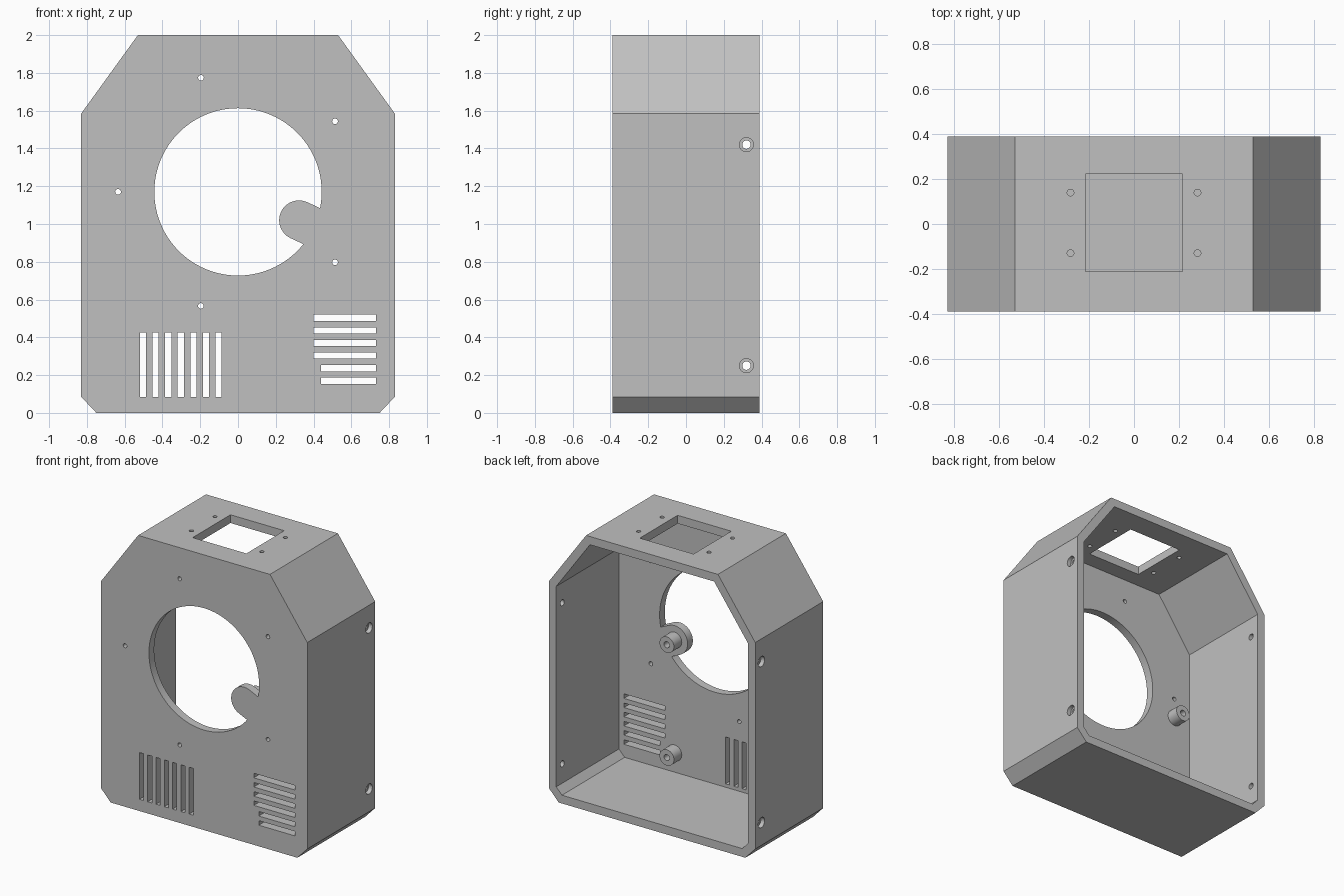
import bpy, bmesh, math
from mathutils import Vector

if "Cube" in bpy.data.objects:
    bpy.data.objects.remove(bpy.data.objects["Cube"])

WALL = 0.06
FRONT, BACK = -0.39, 0.39
INNER = FRONT + WALL

gray = bpy.data.materials.new("plain gray")
gray.use_nodes = True
gray.diffuse_color = (0.53, 0.53, 0.53, 1)
gray.node_tree.nodes["Principled BSDF"].inputs["Base Color"].default_value = gray.diffuse_color

# How (u, v, depth) maps to x, y, z for each extrusion axis
AXES = {
    "x": lambda u, v, d: (d, u, v),
    "y": lambda u, v, d: (u, d, v),
    "z": lambda u, v, d: (u, v, d),
}


def circle(u, v, r, sides=32):
    return [(u + r * math.cos(math.tau * i / sides), v + r * math.sin(math.tau * i / sides))
            for i in range(sides)]


def rect(u0, u1, v0, v1):
    return [(u0, v0), (u1, v0), (u1, v1), (u0, v1)]


def inset(profile, t):
    """Shrink a counter-clockwise profile by an even thickness."""
    pts = [Vector(p) for p in profile]
    result = []
    for i, p in enumerate(pts):
        a = (p - pts[i - 1]).normalized()
        b = (pts[(i + 1) % len(pts)] - p).normalized()
        n1, n2 = Vector((-a.y, a.x)), Vector((-b.y, b.x))
        result.append(tuple(p + (n1 + n2) * t / (1 + n1.dot(n2))))
    return result


def prisms(name, parts):
    """One object made of extruded profiles: (profile, axis, start, end)."""
    bm = bmesh.new()
    for profile, axis, start, end in parts:
        place = AXES[axis]
        low = [bm.verts.new(place(u, v, start)) for u, v in profile]
        high = [bm.verts.new(place(u, v, end)) for u, v in profile]
        bm.faces.new(low)
        bm.faces.new(high[::-1])
        for i in range(len(low)):
            bm.faces.new((low[i - 1], low[i], high[i], high[i - 1]))
    bmesh.ops.recalc_face_normals(bm, faces=bm.faces)
    mesh = bpy.data.meshes.new(name)
    bm.to_mesh(mesh)
    bm.free()
    mesh.materials.append(gray)
    obj = bpy.data.objects.new(name, mesh)
    bpy.context.collection.objects.link(obj)
    return obj


def cut(obj, cutter):
    """Subtract the cutter, bake the result and discard the cutter."""
    mod = obj.modifiers.new("cut", "BOOLEAN")
    mod.operation, mod.solver, mod.object = "DIFFERENCE", "EXACT", cutter
    bpy.context.view_layer.update()
    baked = bpy.data.meshes.new_from_object(
        obj.evaluated_get(bpy.context.evaluated_depsgraph_get()))
    obj.modifiers.clear()
    obj.data = baked
    bpy.data.objects.remove(cutter)


def smooth(obj):
    bpy.ops.object.select_all(action="DESELECT")
    obj.select_set(True)
    bpy.context.view_layer.objects.active = obj
    bpy.ops.object.shade_smooth_by_angle(angle=math.radians(25))


# Housing: chamfered box hollowed from the back
right_half = [(0.75, 0), (0.83, 0.085), (0.83, 1.585), (0.53, 2)]
outline = right_half + [(-x, z) for x, z in reversed(right_half)]
housing = prisms("housing", [(outline, "y", FRONT, BACK)])
cut(housing, prisms("cavity", [(inset(outline, WALL), "y", INNER, BACK + 0.1)]))

# Large round opening, keeping a round-ended tongue that points inward
DIAL = Vector((0, 1.17))
TONGUE = Vector((0.323, 1.02))
TONGUE_R = 0.105
opening = prisms("opening", [(circle(*DIAL, 0.443, 96), "y", FRONT - 0.1, INNER + 0.05)])
heading = math.atan2(*(TONGUE - DIAL).yx)
tip = [TONGUE + TONGUE_R * Vector((math.cos(a), math.sin(a)))
       for a in (heading + math.pi / 2 + math.pi * i / 24 for i in range(25))]
reach = Vector((math.cos(heading), math.sin(heading))) * 0.3
tongue = [tuple(p) for p in tip + [tip[-1] + reach, tip[0] + reach]]
cut(opening, prisms("tongue", [(tongue, "y", FRONT - 0.2, INNER + 0.2)]))
cut(housing, opening)

# Front plate: ring of bolt holes and two groups of vent slots
front_shapes = []
for i in range(5):
    a = math.pi + math.tau * i / 5
    front_shapes.append(circle(0.635 * math.cos(a), DIAL.y + 0.635 * math.sin(a), 0.015, 20))
SLOT = 0.0165
for i in range(7):
    x = -0.503 + 0.0667 * i
    front_shapes.append(rect(x - SLOT, x + SLOT, 0.085, 0.425))
for i in range(6):
    z = 0.17 + 0.0667 * i
    front_shapes.append(rect(0.44 if i < 2 else 0.4, 0.73, z - SLOT, z + SLOT))
cut(housing, prisms("front_cuts", [(s, "y", FRONT - 0.1, INNER + 0.05) for s in front_shapes]))

# Top: square window with four screw holes
top_shapes = [rect(-0.216, 0.216, -0.212, 0.222)]
top_shapes += [circle(x, y, 0.015, 20) for x in (-0.283, 0.283) for y in (-0.13, 0.14)]
cut(housing, prisms("top_cuts", [(s, "z", 1.9, 2.1) for s in top_shapes]))

# Sides: counterbored screw holes near the back edge
screws = [(0.32, 0.25), (0.32, 1.42)]
for radius, depth in ((0.037, 0.03), (0.022, 0.1)):
    cut(housing, prisms("side_cuts", [(circle(y, z, radius), "x", side * (0.83 - depth), side * 0.9)
                                      for side in (-1, 1) for y, z in screws]))
smooth(housing)

# Mounting posts inside the front plate, each with a blind bore
for side, x in (("left", 0.323), ("right", -0.637)):
    for level, z in (("upper", 1.02), ("lower", 0.2)):
        post = prisms(f"{level}_{side}_post", [(circle(x, z, 0.058), "y", INNER - 0.01, -0.24)])
        cut(post, prisms("bore", [(circle(x, z, 0.022), "y", INNER + 0.005, -0.2)]))
        smooth(post)
